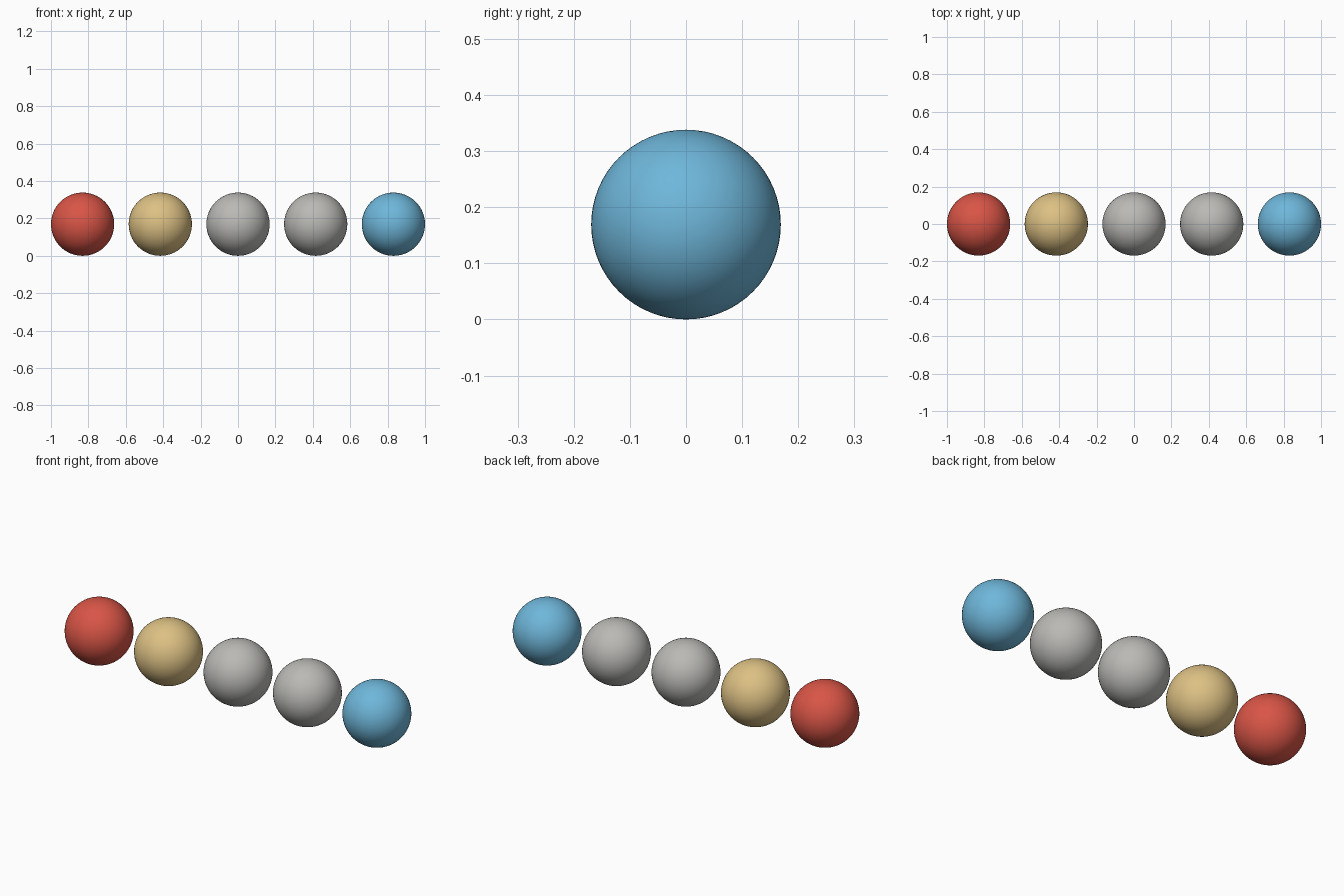
import bpy

cube = bpy.data.objects.get("Cube")
if cube:
    bpy.data.objects.remove(cube, do_unlink=True)

RADIUS = 0.169
SPACING = 0.4155


def make_material(name, colour):
    mat = bpy.data.materials.new(name)
    mat.use_nodes = True
    mat.diffuse_color = (*colour, 1)
    mat.node_tree.nodes["Principled BSDF"].inputs["Base Color"].default_value = (*colour, 1)
    return mat


red = make_material("red", (0.69, 0.09, 0.062))
sand = make_material("sand", (0.72, 0.53, 0.23))
grey = make_material("grey", (0.49, 0.485, 0.465))
blue = make_material("sky blue", (0.157, 0.47, 0.70))

# Row of smooth balls resting on the ground, from the right side to the left
balls = [
    ("red_ball", red),
    ("sand_ball", sand),
    ("middle_grey_ball", grey),
    ("left_grey_ball", grey),
    ("blue_ball", blue),
]
for i, (name, mat) in enumerate(balls):
    x = (i - (len(balls) - 1) / 2) * SPACING
    bpy.ops.mesh.primitive_uv_sphere_add(
        segments=64, ring_count=32, radius=RADIUS, location=(x, 0, RADIUS))
    ball = bpy.context.object
    ball.name = name
    ball.data.materials.append(mat)
    bpy.ops.object.shade_smooth()
